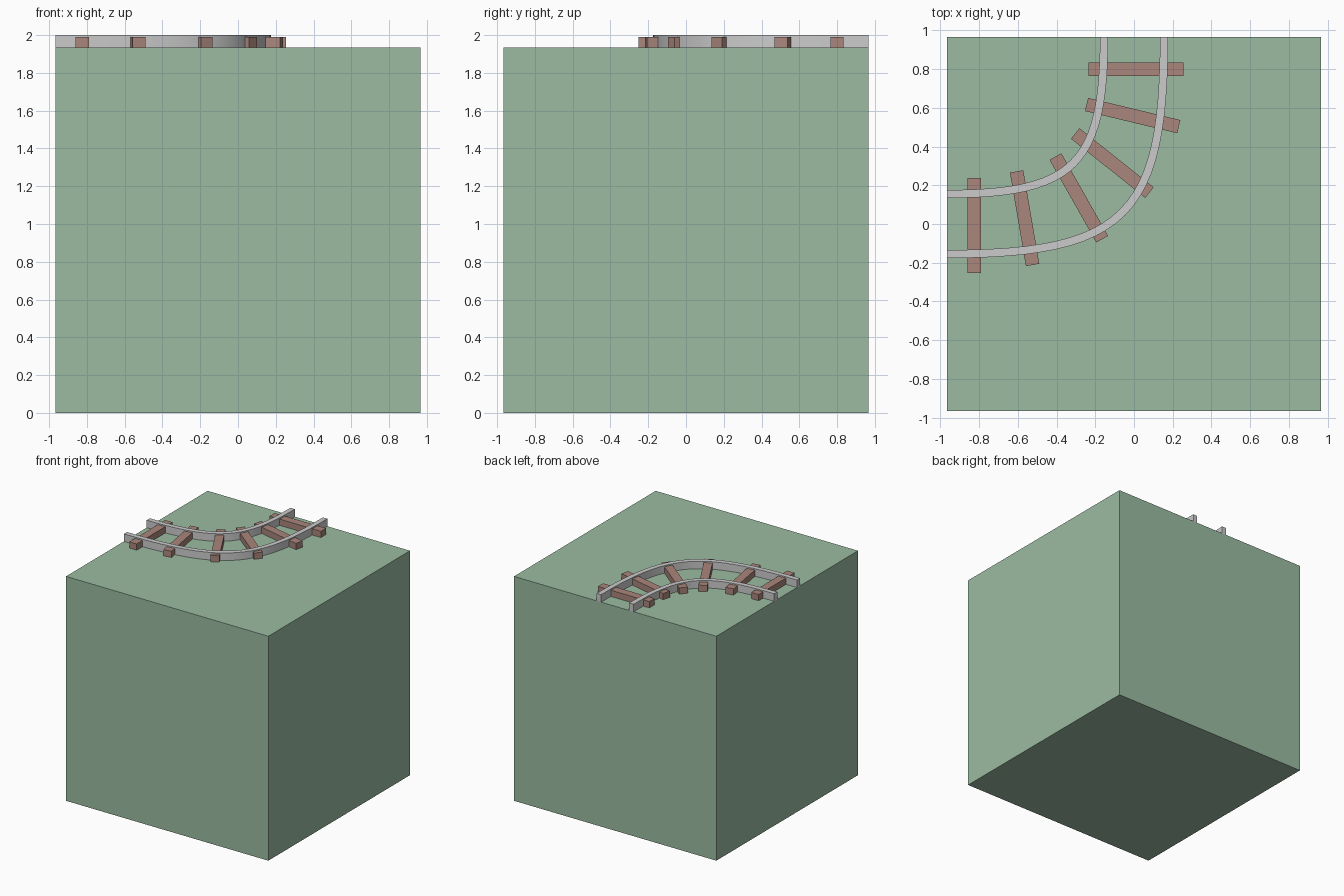
import bpy, bmesh, math
from mathutils import Vector, Matrix
from mathutils.geometry import interpolate_bezier

if "Cube" in bpy.data.objects:
    bpy.data.objects.remove(bpy.data.objects["Cube"])


def material(name, rgb):
    m = bpy.data.materials.new(name)
    m.diffuse_color = (*rgb, 1)
    m.use_nodes = True
    m.node_tree.nodes["Principled BSDF"].inputs["Base Color"].default_value = m.diffuse_color
    return m


def finish(name, bm, mat=None):
    bmesh.ops.recalc_face_normals(bm, faces=bm.faces)
    me = bpy.data.meshes.new(name)
    bm.to_mesh(me)
    bm.free()
    ob = bpy.data.objects.new(name, me)
    bpy.context.collection.objects.link(ob)
    if mat:
        me.materials.append(mat)
    return ob


def box(name, centre, size, angle=0, mat=None):
    bm = bmesh.new()
    mtx = (Matrix.Translation(centre) @ Matrix.Rotation(angle, 4, 'Z')
           @ Matrix.Diagonal((*size, 1)))
    bmesh.ops.create_cube(bm, size=1, matrix=mtx)
    return finish(name, bm, mat)


def rail(name, off, handle, half=0.021, z0=1.932, z1=2.0, steps=24):
    # rectangular section swept along a quarter-turn bezier
    e = 0.965
    pts = interpolate_bezier(Vector((-e, off, 0)), Vector((-e + handle, off, 0)),
                             Vector((-off, e - handle, 0)), Vector((-off, e, 0)), steps + 1)
    bm = bmesh.new()
    rings = []
    for i, p in enumerate(pts):
        if i == 0:
            d = Vector((1, 0, 0))
        elif i == steps:
            d = Vector((0, 1, 0))
        else:
            d = (pts[i + 1] - pts[i - 1]).normalized()
        n = Vector((-d.y, d.x, 0)) * half
        rings.append([bm.verts.new((p.x + s * n.x, p.y + s * n.y, z))
                      for s, z in ((-1, z0), (1, z0), (1, z1), (-1, z1))])
    for a, b in zip(rings, rings[1:]):
        for k in range(4):
            j = (k + 1) % 4
            bm.faces.new((a[k], a[j], b[j], b[k]))
    bm.faces.new(rings[0])
    bm.faces.new(rings[-1])
    ob = finish(name, bm)
    bpy.ops.object.select_all(action='DESELECT')
    ob.select_set(True)
    bpy.context.view_layer.objects.active = ob
    bpy.ops.object.shade_smooth_by_angle(angle=math.radians(30))


green = material("grass", (0.33, 0.50, 0.36))
brown = material("wood", (0.40, 0.24, 0.20))

# ground block
box("ground_block", (0, 0, 0.9675), (1.93, 1.93, 1.935), mat=green)

# rails
rail("inner_rail", 0.155, 0.656)
rail("outer_rail", -0.155, 0.92)

# sleepers: centre x, centre y, direction of travel in degrees
for i, (x, y, a) in enumerate([(-0.825, -0.007, 0), (-0.565, 0.03, 9.7),
                               (-0.285, 0.135, 29.5), (-0.112, 0.315, 51.5),
                               (-0.007, 0.56, 76.5), (0.01, 0.8, 90)]):
    box(f"sleeper_{i + 1}", (x, y, 1.962), (0.07, 0.49, 0.054), math.radians(a), brown)
